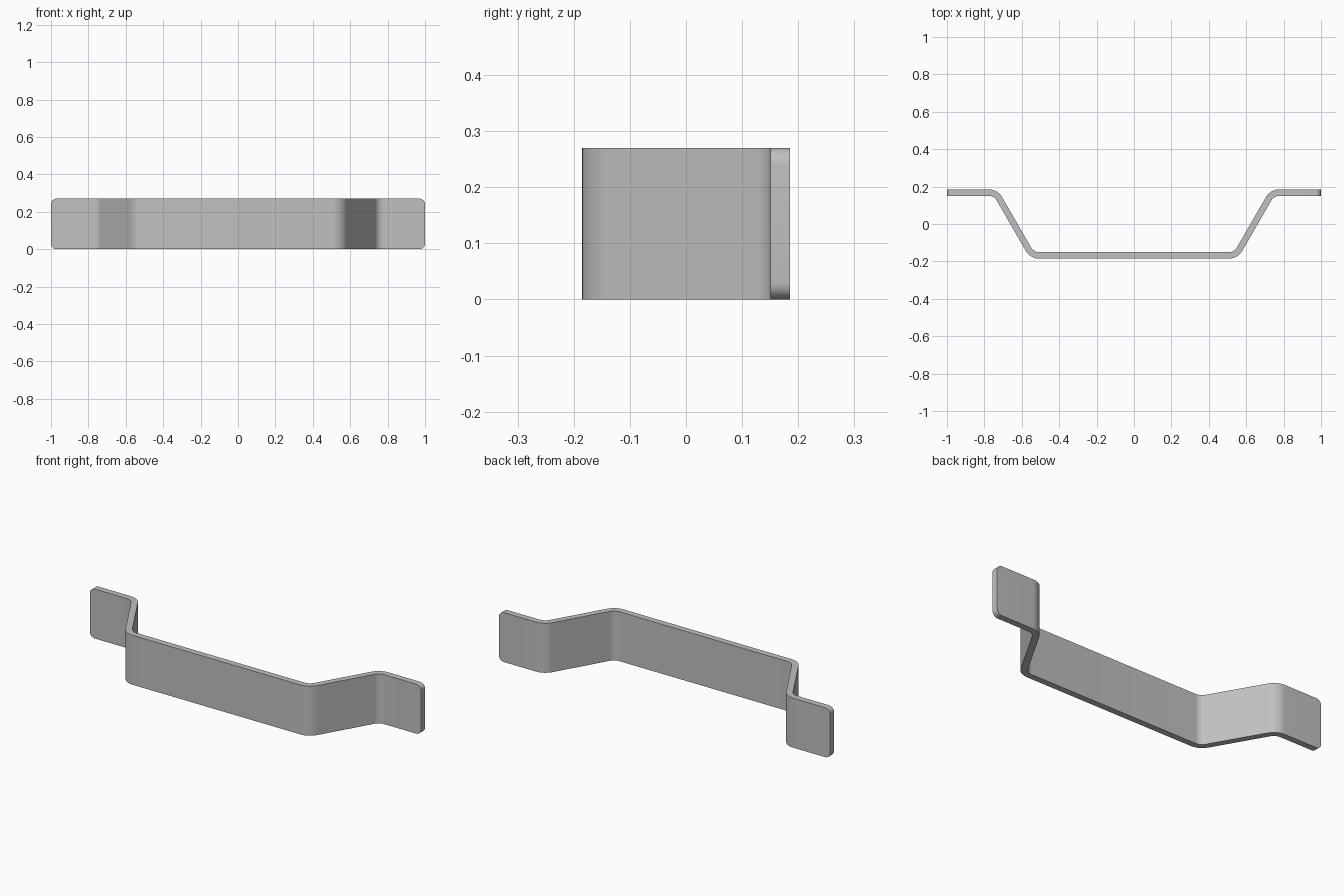
import bpy, bmesh, math
from mathutils import Vector

cube = bpy.data.objects.get("Cube")
if cube:
    bpy.data.objects.remove(cube, do_unlink=True)

THICK = 0.034     # sheet thickness
HEIGHT = 0.27     # strip width
BEND = 0.067      # bend radius at the middle of the sheet
CORNER = 0.03     # rounding of the end corners
STEPS = 10

# Plain steel colour
steel = bpy.data.materials.new("grey_steel")
steel.use_nodes = True
steel.diffuse_color = (0.53, 0.53, 0.53, 1)
steel.node_tree.nodes["Principled BSDF"].inputs["Base Color"].default_value = (0.53, 0.53, 0.53, 1)

# Middle line of the bent strip, seen from above
mid = 0.185 - THICK / 2
half = [(0.545, -mid), (0.545 + 2 * mid / math.tan(math.radians(60)), mid), (1.0, mid)]
corners = [Vector((-x, y)) for x, y in reversed(half)] + [Vector(p) for p in half]


def turn_left(v):
    return Vector((-v.y, v.x))


# Points and normals along the line, with an arc at each bend
path = [(corners[0], turn_left((corners[1] - corners[0]).normalized()))]
for a, b, c in zip(corners, corners[1:], corners[2:]):
    d1, d2 = (b - a).normalized(), (c - b).normalized()
    angle = math.atan2(d1.cross(d2), d1.dot(d2))
    side = math.copysign(1, angle)
    start = b - d1 * BEND * math.tan(abs(angle) / 2)
    n1 = turn_left(d1)
    centre = start + n1 * side * BEND
    for i in range(STEPS + 1):
        t = angle * i / STEPS
        n = n1 * math.cos(t) - d1 * math.sin(t)
        path.append((centre - n * side * BEND, n))
path.append((corners[-1], path[-1][1]))

# Sweep a rectangular section along the line
bm = bmesh.new()
section = [(-1, 0), (1, 0), (1, HEIGHT), (-1, HEIGHT)]
rings = []
for p, n in path:
    ring = []
    for s, z in section:
        q = p + n * s * THICK / 2
        ring.append(bm.verts.new((q.x, q.y, z)))
    rings.append(ring)
for r1, r2 in zip(rings, rings[1:]):
    for i in range(4):
        j = (i + 1) % 4
        bm.faces.new((r1[i], r2[i], r2[j], r1[j]))
bm.faces.new(rings[0])
bm.faces.new(rings[-1][::-1])
bmesh.ops.recalc_face_normals(bm, faces=bm.faces)

# Round the four corners of the end flanges
ends = [e for e in bm.edges
        if all(abs(v.co.x) > 0.999 for v in e.verts)
        and abs(e.verts[0].co.z - e.verts[1].co.z) < 0.001]
bmesh.ops.bevel(bm, geom=ends, offset=CORNER, segments=8, profile=0.5, affect='EDGES')
bmesh.ops.recalc_face_normals(bm, faces=bm.faces)

mesh = bpy.data.meshes.new("bent_strip")
bm.to_mesh(mesh)
bm.free()
mesh.materials.append(steel)
strip = bpy.data.objects.new("bent_strip", mesh)
bpy.context.collection.objects.link(strip)

bpy.ops.object.select_all(action='DESELECT')
strip.select_set(True)
bpy.context.view_layer.objects.active = strip
bpy.ops.object.shade_smooth_by_angle(angle=math.radians(30))
